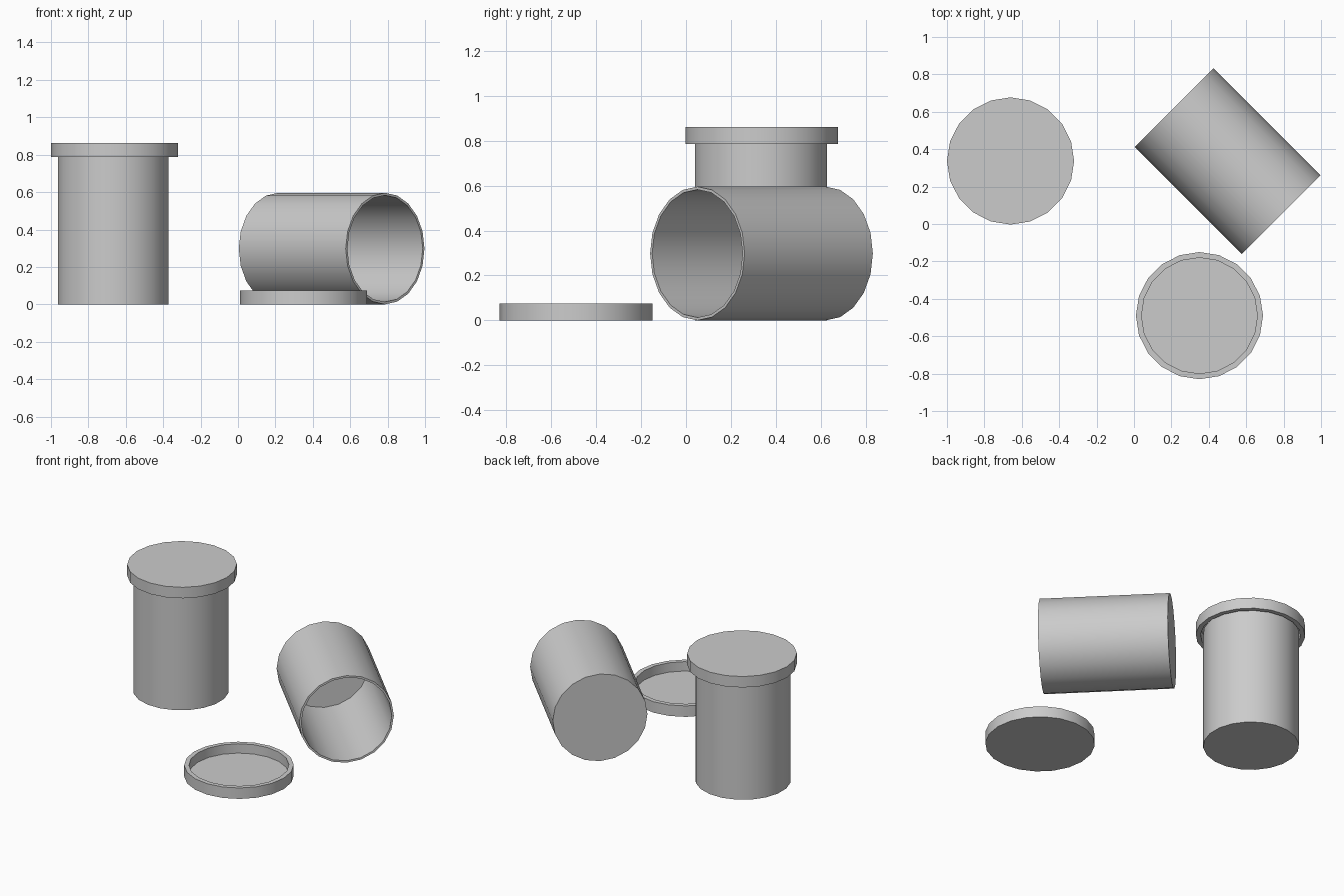
import bpy, bmesh, math
from mathutils import Matrix

if "Cube" in bpy.data.objects:
    bpy.data.objects.remove(bpy.data.objects["Cube"])

SIDES = 20


def cup(name, radius, height, wall, floor, matrix):
    """Open round container: outer wall, rim, inner wall and inner floor."""
    bm = bmesh.new()
    profile = [(radius, 0), (radius, height),
               (radius - wall, height), (radius - wall, floor)]
    rings = []
    for r, z in profile:
        rings.append([bm.verts.new((r * math.cos(2 * math.pi * i / SIDES),
                                    r * math.sin(2 * math.pi * i / SIDES), z))
                      for i in range(SIDES)])
    for a, b in zip(rings, rings[1:]):
        for i in range(SIDES):
            j = (i + 1) % SIDES
            bm.faces.new((a[i], a[j], b[j], b[i]))
    bm.faces.new(rings[0][::-1])
    bm.faces.new(rings[-1])
    bmesh.ops.recalc_face_normals(bm, faces=bm.faces)
    mesh = bpy.data.meshes.new(name)
    bm.to_mesh(mesh)
    bm.free()
    obj = bpy.data.objects.new(name, mesh)
    bpy.context.collection.objects.link(obj)
    obj.matrix_world = matrix
    bpy.ops.object.select_all(action='DESELECT')
    obj.select_set(True)
    bpy.context.view_layer.objects.active = obj
    bpy.ops.object.shade_smooth_by_angle(angle=math.radians(30))
    return obj


def move(x, y, z):
    return Matrix.Translation((x, y, z))


def rot(deg, axis):
    return Matrix.Rotation(math.radians(deg), 4, axis)


JAR = dict(radius=0.298, height=0.808, wall=0.013, floor=0.013)
LID = dict(radius=0.34, height=0.075, wall=0.03, floor=0.011)

# Closed jar standing upright, with its lid turned upside down on top
cup("standing_jar", matrix=move(-0.667, 0.335, 0) @ rot(9, 'Z'), **JAR)
cup("standing_jar_lid", matrix=move(-0.66, 0.337, 0.862) @ rot(180, 'X'), **LID)

# Open jar lying on its side, mouth towards the front right
cup("lying_jar", matrix=move(0.215, 0.622, 0.298) @ rot(-45, 'Z') @ rot(90, 'Y'), **JAR)

# Loose lid lying open side up
cup("loose_lid", matrix=move(0.35, -0.49, 0), **LID)
